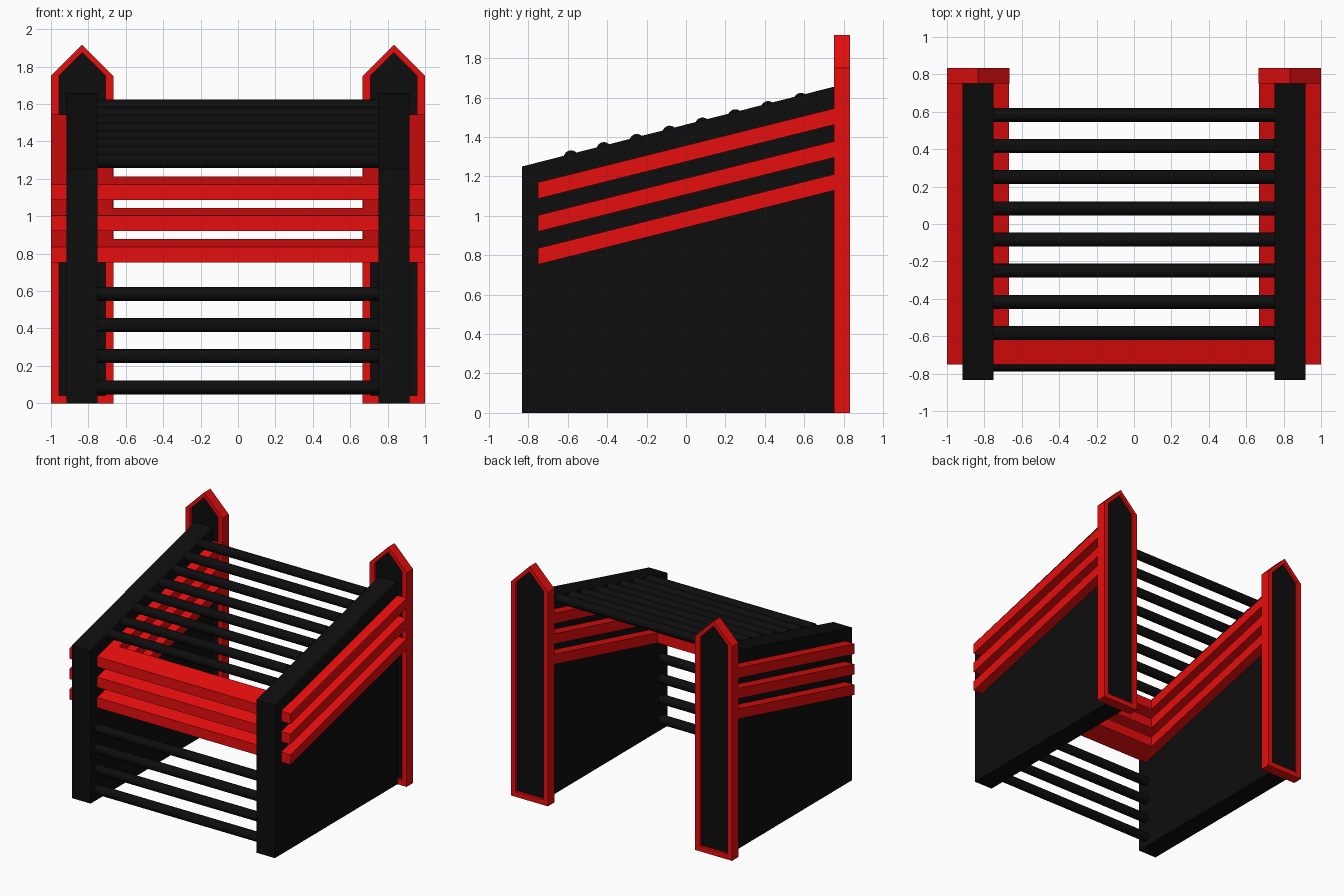
import bpy, bmesh
from math import pi
from mathutils import Vector, Matrix

if "Cube" in bpy.data.objects:
    bpy.data.objects.remove(bpy.data.objects["Cube"])

SLOPE = 0.25


def material(name, rgb):
    m = bpy.data.materials.new(name)
    m.diffuse_color = (*rgb, 1)
    m.use_nodes = True
    m.node_tree.nodes["Principled BSDF"].inputs["Base Color"].default_value = m.diffuse_color
    return m


RED = material("red_paint", (0.8, 0.004, 0.004))
BLACK = material("black_paint", (0.004, 0.004, 0.004))


def finish(bm, name, mat):
    bmesh.ops.recalc_face_normals(bm, faces=bm.faces)
    mesh = bpy.data.meshes.new(name)
    bm.to_mesh(mesh)
    bm.free()
    mesh.materials.append(mat)
    ob = bpy.data.objects.new(name, mesh)
    bpy.context.collection.objects.link(ob)
    return ob


def prism(name, pts, depth, mat):
    """Extrude a closed 3D polygon along a vector."""
    bm = bmesh.new()
    face = bm.faces.new([bm.verts.new(p) for p in pts])
    new = bmesh.ops.extrude_face_region(bm, geom=[face], use_keep_orig=True)["geom"]
    verts = [g for g in new if isinstance(g, bmesh.types.BMVert)]
    bmesh.ops.translate(bm, verts=verts, vec=depth)
    return finish(bm, name, mat)


def sloped_board(name, x0, x1, y0, y1, z):
    """Board whose top and bottom follow the roof slope; z is the bottom at y0."""
    h, rise = 0.083, (y1 - y0) * SLOPE
    pts = [(x0, y0, z), (x0, y1, z + rise), (x0, y1, z + rise + h), (x0, y0, z + h)]
    return prism(name, pts, Vector((x1 - x0, 0, 0)), RED)


def rod(name, y, z):
    bm = bmesh.new()
    bmesh.ops.create_cone(bm, cap_ends=True, segments=16, radius1=0.0375, radius2=0.0375,
                          depth=1.5, matrix=Matrix.Translation((0, y, z)) @ Matrix.Rotation(pi / 2, 4, 'Y'))
    ob = finish(bm, name, BLACK)
    bpy.context.view_layer.objects.active = ob
    ob.select_set(True)
    bpy.ops.object.shade_smooth_by_angle()
    ob.select_set(False)


def post_outline(half, bottom, shoulder, peak, cx, y):
    return [(cx + a, y, z) for a, z in
            ((-half, bottom), (half, bottom), (half, shoulder), (0, peak), (-half, shoulder))]


def post_frame(name, cx, y0, y1):
    bm = bmesh.new()
    loops = [[bm.verts.new(p) for p in post_outline(*dims, cx, y)]
             for dims, y in (((0.167, 0, 1.75, 1.917), y0), ((0.167, 0, 1.75, 1.917), y1),
                             ((0.125, 0.042, 1.75, 1.875), y1), ((0.125, 0.042, 1.75, 1.875), y0))]
    for k in range(4):
        a, b = loops[k], loops[(k + 1) % 4]
        for i in range(5):
            j = (i + 1) % 5
            bm.faces.new((a[i], a[j], b[j], b[i]))
    return finish(bm, name, RED)


rail_heights = [0.753, 0.92, 1.087]

for side, s in (("left", -1), ("right", 1)):
    # Solid side wall with sloping top
    wall = [(s * 0.75, -0.833, 0), (s * 0.75, 0.75, 0), (s * 0.75, 0.75, 1.655), (s * 0.75, -0.833, 1.25)]
    prism(f"{side}_side_wall", wall, Vector((s * 0.167, 0, 0)), BLACK)
    # Pointed rear post: red frame with a recessed black panel
    post_frame(f"{side}_post_frame", s * 0.833, 0.75, 0.833)
    prism(f"{side}_post_panel", post_outline(0.125, 0.042, 1.75, 1.875, s * 0.833, 0.771),
          Vector((0, 0.042, 0)), BLACK)
    # Red rails on the outer and inner faces of the wall
    for i, z in enumerate(rail_heights):
        for where, a, b in (("outer", 0.917, 1.0), ("inner", 0.667, 0.75)):
            x0, x1 = sorted((s * a, s * b))
            sloped_board(f"{side}_{where}_rail_{i + 1}", x0, x1, -0.75, 0.75, z)

# Red boards across the front
for i, z in enumerate(rail_heights):
    sloped_board(f"front_board_{i + 1}", -0.75, 0.75, -0.75, -0.583, z)

# Round bars of the roof and the front
for i in range(8):
    y = -0.583 + i / 6
    rod(f"roof_bar_{i + 1}", y, 1.295 + (y + 0.583) * SLOPE)
for i in range(4):
    rod(f"front_bar_{i + 1}", -0.75, 0.085 + i / 6)
